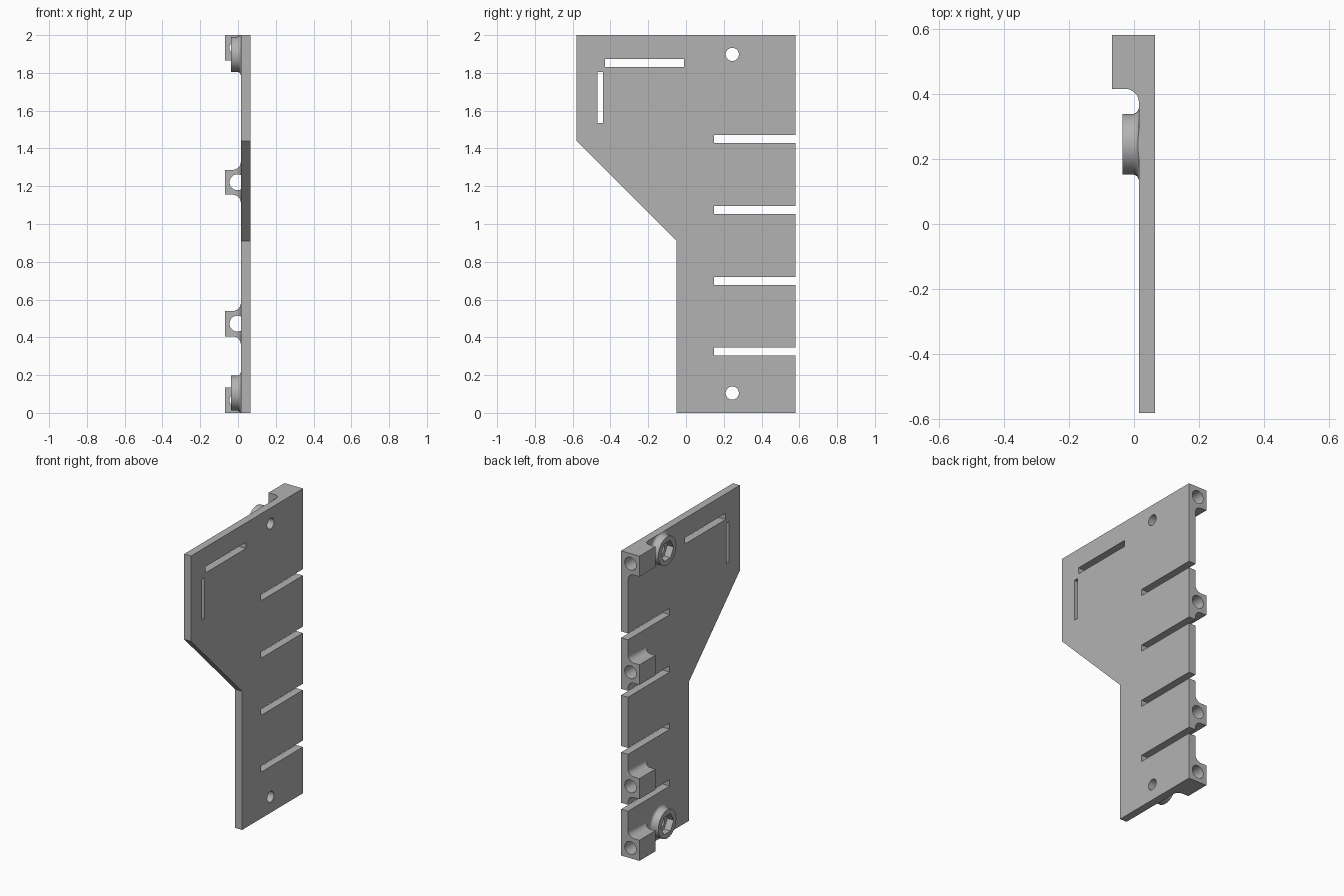
import bpy, bmesh, math
from mathutils import Matrix, Vector

if "Cube" in bpy.data.objects:
    bpy.data.objects.remove(bpy.data.objects["Cube"])

grey = bpy.data.materials.new("plain grey")
grey.use_nodes = True
grey.diffuse_color = (0.45, 0.45, 0.45, 1)
grey.node_tree.nodes["Principled BSDF"].inputs["Base Color"].default_value = grey.diffuse_color

BACK, FACE = 0.065, 0.015      # the two faces of the plate
REAR, HEIGHT = 0.58, 2.0       # rear edge and overall height
FILLET = 0.042


def finish(name, bm):
    bmesh.ops.recalc_face_normals(bm, faces=bm.faces)
    mesh = bpy.data.meshes.new(name)
    bm.to_mesh(mesh)
    bm.free()
    mesh.materials.append(grey)
    ob = bpy.data.objects.new(name, mesh)
    bpy.context.collection.objects.link(ob)
    return ob


def loft(name, rings):
    """Skin a stack of equal point rings, cap it and trim it to the plate height."""
    bm = bmesh.new()
    rows = [[bm.verts.new(p) for p in ring] for ring in rings]
    n = len(rows[0])
    for a, b in zip(rows, rows[1:]):
        for i in range(n):
            bm.faces.new((a[i], a[(i + 1) % n], b[(i + 1) % n], b[i]))
    bm.faces.new(rows[0])
    bm.faces.new(rows[-1])
    for z, up in ((HEIGHT, 1), (0, -1)):
        geom = bm.verts[:] + bm.edges[:] + bm.faces[:]
        bmesh.ops.bisect_plane(bm, geom=geom, plane_co=(0, 0, z),
                               plane_no=(0, 0, up), clear_outer=True)
        bmesh.ops.holes_fill(bm, edges=[e for e in bm.edges if e.is_boundary])
    return finish(name, bm)


def box(name, lo, hi):
    lo, hi = Vector(lo), Vector(hi)
    bm = bmesh.new()
    bmesh.ops.create_cube(bm, size=1, matrix=Matrix.Translation((lo + hi) / 2)
                          @ Matrix.Diagonal((*(hi - lo), 1)))
    return finish(name, bm)


def rod(name, centre, radius, length, axis, sides=40):
    turn = Matrix.Rotation(math.pi / 2, 4, "Y" if axis == "x" else "X")
    bm = bmesh.new()
    bmesh.ops.create_cone(bm, cap_ends=True, segments=sides, radius1=radius,
                          radius2=radius, depth=length,
                          matrix=Matrix.Translation(centre) @ turn)
    return finish(name, bm)


def combine(base, other, operation):
    """Apply a boolean and drop the helper."""
    mod = base.modifiers.new("join", "BOOLEAN")
    mod.operation, mod.object, mod.solver = operation, other, "EXACT"
    graph = bpy.context.evaluated_depsgraph_get()
    mesh = bpy.data.meshes.new_from_object(base.evaluated_get(graph))
    base.modifiers.clear()
    base.data = mesh
    bpy.data.objects.remove(other)


def flare(radius, steps=8):
    """Depth above the plate and extra width of a concave fillet."""
    for i in range(steps + 1):
        a = i / steps * math.pi / 2
        yield radius * (1 - math.cos(a)), radius * (1 - math.sin(a))


def lug(z0, z1):
    def ring(x, o):
        y = 0.415 - o
        return [(x, y, z0 - o), (x, REAR, z0 - o), (x, REAR, z1 + o), (x, y, z1 + o)]
    rings = [ring(FACE + 0.02, FILLET)]
    rings += [ring(FACE - h, o) for h, o in flare(FILLET)]
    rings.append(ring(-0.068, 0))
    return loft("lug", rings)


def boss(y, z):
    def ring(x, r):
        return [(x, y + r * math.cos(t * math.tau / 48), z + r * math.sin(t * math.tau / 48))
                for t in range(48)]
    rings = [ring(FACE + 0.02, 0.113)]
    rings += [ring(FACE - h, 0.093 + o) for h, o in flare(0.02)]
    rings.append(ring(-0.036, 0.093))
    return loft("boss", rings)


# Plate outline
outline = [(-0.58, 1.44), (-0.05, 0.91), (-0.05, 0), (REAR, 0), (REAR, HEIGHT), (-0.58, HEIGHT)]
plate = loft("mounting_plate", [[(x, y, z) for y, z in outline] for x in (FACE, BACK)])

# Rear lugs and nut bosses
lugs = [(0, 0.135), (0.405, 0.54), (1.155, 1.287), (1.865, HEIGHT)]
screws = [(0.245, 0.105), (0.245, 1.898)]
for z0, z1 in lugs:
    combine(plate, lug(z0, z1), "UNION")
for y, z in screws:
    combine(plate, boss(y, z), "UNION")

# Rod holes through the lugs
for z0, z1 in lugs:
    combine(plate, rod("rod_cutter", (-0.003, 0.48, (z0 + z1) / 2), 0.042, 0.22, "y"), "DIFFERENCE")

# Screw holes and hexagonal nut pockets
for y, z in screws:
    combine(plate, rod("screw_cutter", (0, y, z), 0.035, 0.4, "x"), "DIFFERENCE")
    combine(plate, rod("nut_cutter", (-0.03, y, z), 0.066, 0.08, "x", 6), "DIFFERENCE")

# Open slots from the rear edge
for z in (0.325, 0.698, 1.073, 1.45):
    combine(plate, box("slot_cutter", (-0.2, 0.148, z - 0.021), (0.2, 0.7, z + 0.021)), "DIFFERENCE")

# Closed strap windows
combine(plate, box("window_cutter", (-0.2, -0.43, 1.832), (0.2, -0.01, 1.873)), "DIFFERENCE")
combine(plate, box("window_cutter", (-0.2, -0.468, 1.535), (0.2, -0.44, 1.805)), "DIFFERENCE")

# Smooth the round surfaces, keep edges sharp
bpy.ops.object.select_all(action="DESELECT")
plate.select_set(True)
bpy.context.view_layer.objects.active = plate
bpy.ops.object.shade_smooth_by_angle(angle=math.radians(30))
